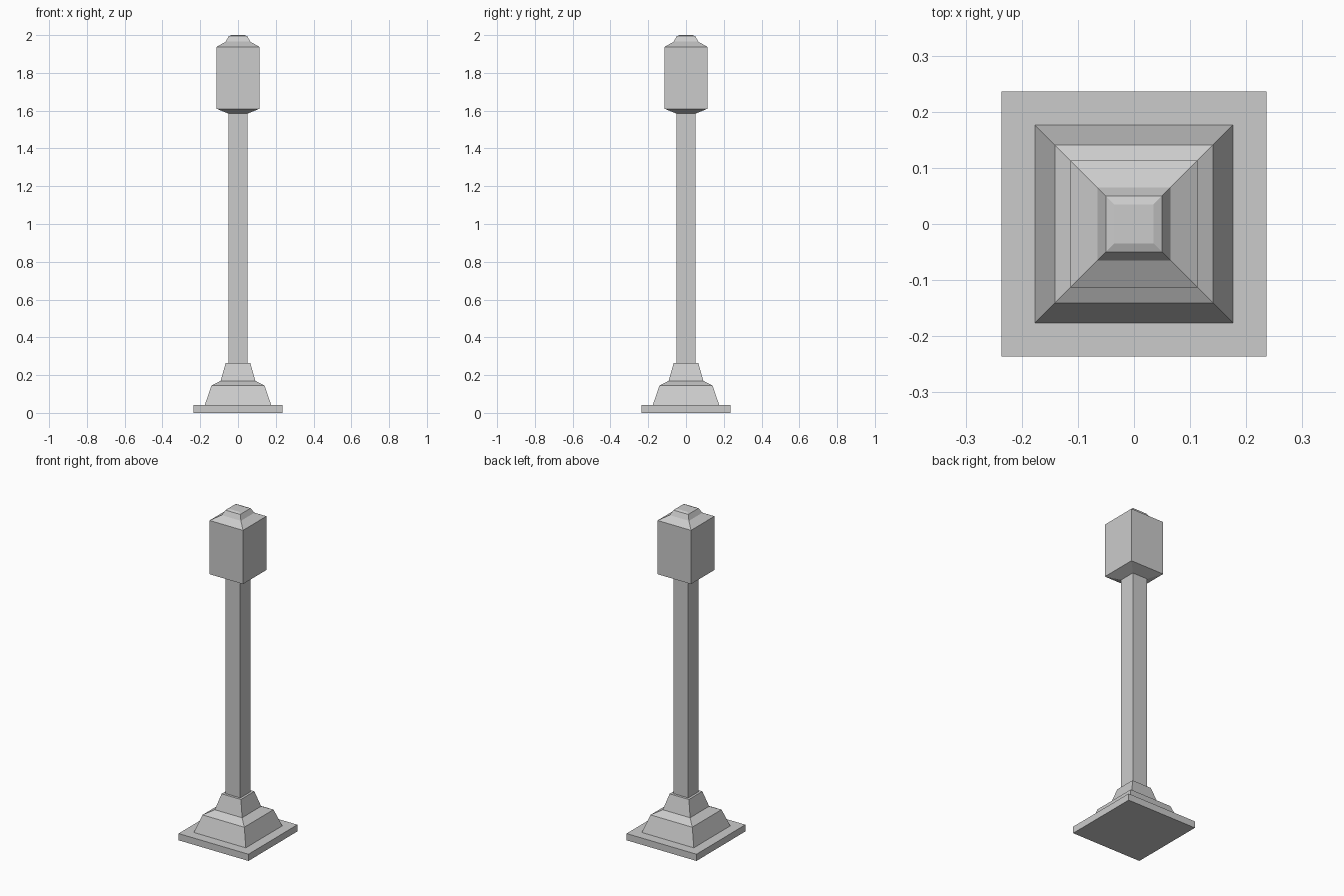
import bpy
import bmesh

if "Cube" in bpy.data.objects:
    bpy.data.objects.remove(bpy.data.objects["Cube"])


def square_stack(name, profile):
    """Loft square rings given as (half width, height), capped at both ends."""
    bm = bmesh.new()
    rings = []
    for h, z in profile:
        corners = ((-h, -h), (h, -h), (h, h), (-h, h))
        rings.append([bm.verts.new((x, y, z)) for x, y in corners])
    for low, high in zip(rings, rings[1:]):
        for i in range(4):
            j = (i + 1) % 4
            bm.faces.new((low[i], low[j], high[j], high[i]))
    bm.faces.new(rings[0][::-1])
    bm.faces.new(rings[-1])
    mesh = bpy.data.meshes.new(name)
    bm.to_mesh(mesh)
    bm.free()
    obj = bpy.data.objects.new(name, mesh)
    bpy.context.collection.objects.link(obj)
    return obj


# Ground slab and stepped foot as one continuous skin
square_stack("base", [(0.236, 0), (0.236, 0.041), (0.176, 0.041),
                      (0.141, 0.144), (0.092, 0.17), (0.065, 0.264)])

# Square shaft between foot and lamp head
square_stack("post", [(0.05, 0.264), (0.05, 1.584)])

# Lamp head: tapered underside, box, sloped roof and small cap
square_stack("lamp_head", [(0.05, 1.584), (0.113, 1.61), (0.113, 1.938),
                           (0.065, 1.965), (0.05, 1.994), (0.035, 2.0)])
